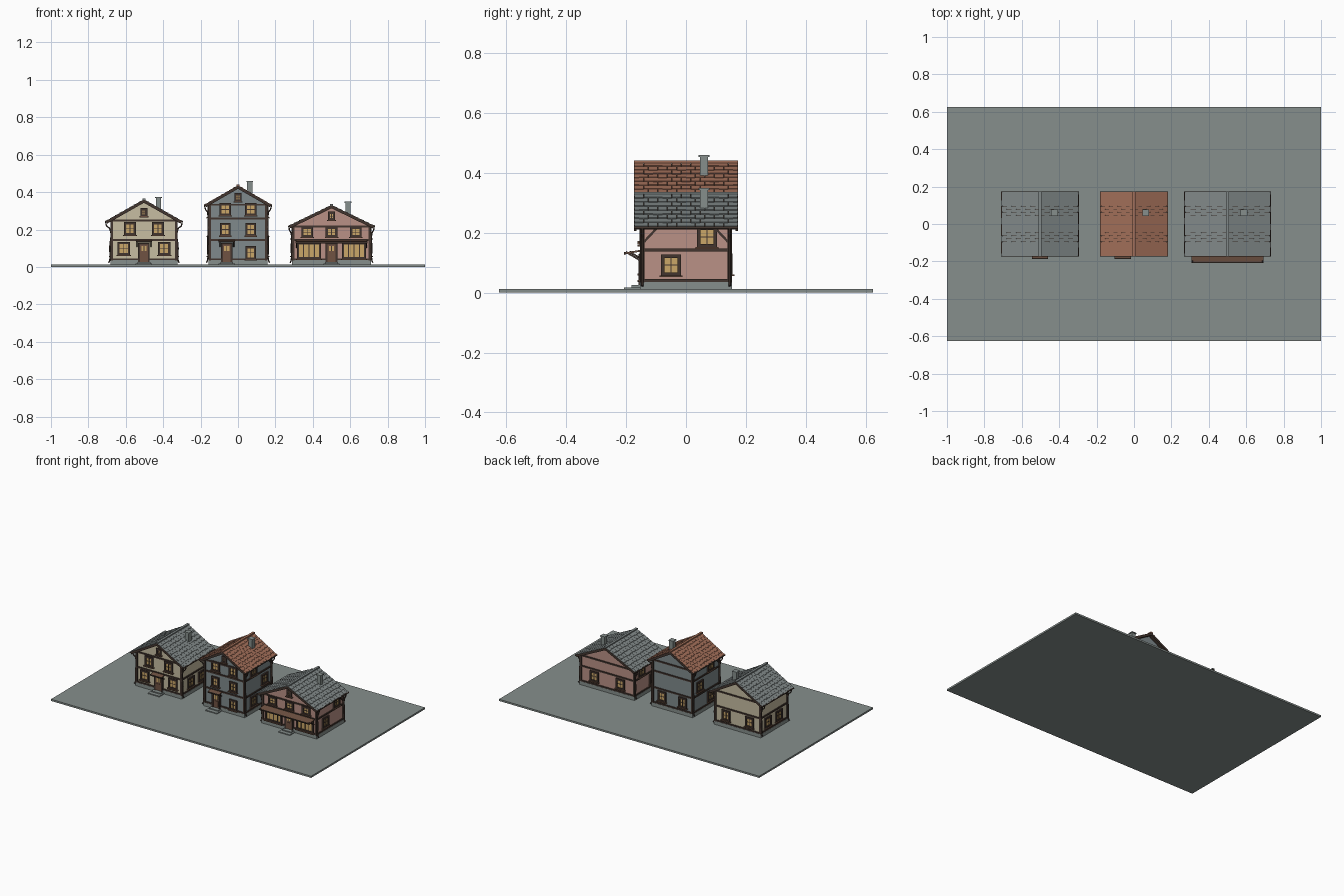
import bpy, bmesh, math
from mathutils import Matrix, Vector

cube = bpy.data.objects.get("Cube")
if cube:
    bpy.data.objects.remove(cube)


def material(name, r, g, b):
    m = bpy.data.materials.new(name)
    m.use_nodes = True
    m.diffuse_color = (r, g, b, 1)
    m.node_tree.nodes["Principled BSDF"].inputs["Base Color"].default_value = (r, g, b, 1)
    return m


stone = material("grey stone", .24, .275, .265)
slate = material("slate grey", .22, .25, .25)
cream = material("cream plaster", .57, .51, .36)
blue = material("blue grey plaster", .215, .255, .265)
pink = material("pink plaster", .49, .285, .24)
clay = material("terracotta tile", .36, .16, .10)
wood = material("dark timber", .055, .036, .028)
oak = material("brown door wood", .16, .085, .055)
glow = material("amber glass", .60, .39, .14)

T, GROUND, DEPTH, ROOF_Y = Matrix.Translation, .012, .146, .173
ANGLE = {"front": 0, "right": math.pi / 2, "back": math.pi, "left": -math.pi / 2}


class Part:
    """One mesh object gathered from many boxes."""

    def __init__(self, name, mat):
        self.name, self.mat, self.bm = name, mat, bmesh.new()

    def box(self, lo, hi, m=Matrix()):
        lo, hi = Vector(lo), Vector(hi)
        size = Matrix.Diagonal((*(hi - lo), 1))
        bmesh.ops.create_cube(self.bm, size=1, matrix=m @ T((lo + hi) / 2) @ size)

    def prism(self, outline, y0, y1):
        face = self.bm.faces.new([self.bm.verts.new((x, y0, z)) for x, z in outline])
        new = bmesh.ops.extrude_face_region(self.bm, geom=[face])["geom"]
        bmesh.ops.translate(self.bm, vec=(0, y1 - y0, 0),
                            verts=[v for v in new if isinstance(v, bmesh.types.BMVert)])
        bmesh.ops.recalc_face_normals(self.bm, faces=self.bm.faces)

    def finish(self):
        mesh = bpy.data.meshes.new(self.name)
        self.bm.to_mesh(mesh)
        self.bm.free()
        mesh.materials.append(self.mat)
        bpy.context.collection.objects.link(bpy.data.objects.new(self.name, mesh))


def pipe(name, points, radius):
    curve = bpy.data.curves.new(name, "CURVE")
    curve.dimensions, curve.bevel_depth, curve.bevel_resolution = "3D", radius, 1
    curve.resolution_u, curve.use_fill_caps = 4, True
    sp = curve.splines.new("BEZIER")
    sp.bezier_points.add(len(points) - 1)
    for p, co in zip(sp.bezier_points, points):
        p.co, p.handle_left_type, p.handle_right_type = co, "AUTO", "AUTO"
    curve.materials.append(wood)
    bpy.context.collection.objects.link(bpy.data.objects.new(name, curve))


def house(name, cx, wall_w, roof_w, ridge, eave, floors, plaster, tile, door, openings,
          attic, chimney, awning=0):
    walls, timber = Part(name + "_walls", plaster), Part(name + "_timbers", wood)
    glass, sills = Part(name + "_panes", glow), Part(name + "_sills", oak)
    masonry, tiles = Part(name + "_stonework", stone), Part(name + "_roof_tiles", tile)
    slope = (ridge - eave) / roof_w
    wall_top = ridge - .014 - slope * wall_w

    def side(which):
        return T((cx, 0, 0)) @ Matrix.Rotation(ANGLE[which], 4, "Z")

    def reach(which):
        return DEPTH if which in ("front", "back") else wall_w

    # plaster body with gables, and plinth
    walls.prism([(cx - wall_w, GROUND), (cx + wall_w, GROUND), (cx + wall_w, wall_top),
                 (cx, ridge - .014), (cx - wall_w, wall_top)], -DEPTH, DEPTH)
    masonry.box((cx - wall_w - .007, -DEPTH - .007, GROUND),
                (cx + wall_w + .007, DEPTH + .007, .036))

    # horizontal beams, corner posts and braces
    for which in ANGLE:
        m, d = side(which), reach(which)
        w = wall_w if d == DEPTH else DEPTH
        for z in [.04] + floors + [wall_top - .006]:
            timber.box((-w - .006, -d - .006, z - .005), (w + .006, -d + .002, z + .005), m)
        for s in (-1, 1):
            timber.box((s * w - .007, -d - .007, .034), (s * w + .007, -d + .007, wall_top), m)
            for z in (wall_top,) if which in ("right", "left") else ():
                brace = m @ T((s * (w - .028), -d, z - .028)) @ Matrix.Rotation(s * -.75, 4, "Y")
                timber.box((-.004, -.005, -.033), (.004, .001, .033), brace)

    # windows: casing, panes between glazing bars, sill
    def window(which, u, z, w, h, cols=2, rows=2):
        m = side(which) @ T((u, -reach(which), z))
        t = .006
        glass.box((-w / 2, -.004, -h / 2), (w / 2, .001, h / 2), m)
        for s in (-1, 1):
            timber.box((s * w / 2 - t, -.010, -h / 2 - t), (s * w / 2 + t, .001, h / 2 + t), m)
            timber.box((-w / 2, -.010, s * h / 2 - t), (w / 2, .001, s * h / 2 + t), m)
        for i in range(1, cols):
            x = w * (i / cols - .5)
            timber.box((x - .002, -.007, -h / 2), (x + .002, 0, h / 2), m)
        for i in range(1, rows):
            z2 = h * (i / rows - .5)
            timber.box((-w / 2, -.006, z2 - .0015), (w / 2, 0, z2 + .0015), m)
        sills.box((-w / 2 - .011, -.016, -h / 2 - .010), (w / 2 + .011, 0, -h / 2 - .004), m)

    for item in openings:
        window(*item)
    window("front", 0, attic, .026, .034)

    # panelled front door with frame, hood and steps
    m = side("front") @ T((door, -DEPTH, GROUND))
    leaf = Part(name + "_door", oak)
    leaf.box((-.022, -.009, .012), (.022, 0, .108), m)
    for s in (-1, 1):
        timber.box((s * .026 - .005, -.013, 0), (s * .026 + .005, 0, .116), m)
        leaf.box((s * .010 - .007, -.012, .022), (s * .010 + .007, 0, .060), m)
    timber.box((-.031, -.013, .107), (.031, 0, .117), m)
    glass.box((-.014, -.011, .072), (.014, 0, .100), m)
    timber.box((-.002, -.012, .072), (.002, 0, .100), m)
    masonry.box((-.044, -.062, 0), (.044, 0, .006), m)
    masonry.box((-.034, -.036, 0), (.034, 0, .013), m)
    half = awning or .043
    hood = side("front") @ T((0 if awning else door, -DEPTH, .142)) @ Matrix.Rotation(.16, 4, "X")
    out = .06 if awning else .04
    sills.box((-half, -out, -.004), (half, 0, .002), hood)
    timber.box((-half, -out - .002, -.006), (half, -out + .003, .003), hood)
    for s in (-1, 1):
        strut = hood @ T((s * (half - .006), -out / 2, -.018)) @ Matrix.Rotation(-.7, 4, "X")
        timber.box((-.003, -out * .55, -.003), (.003, out * .55, .003), strut)
    leaf.finish()

    # roof: boarding, verge boards and staggered overlapping tiles
    pitch, length = math.atan(slope), math.hypot(roof_w, ridge - eave)
    courses, per_row = 8, 11
    step, width = length / courses, 2 * ROOF_Y / per_row
    for turn in (0, math.pi):
        m = (T((cx, 0, ridge - .005)) @ Matrix.Rotation(turn, 4, "Z")
             @ Matrix.Rotation(pitch, 4, "Y"))
        timber.box((0, -ROOF_Y + .003, -.012), (length - .004, ROOF_Y - .003, -.004), m)
        for s in (-1, 1):
            y = s * (ROOF_Y - .003)
            timber.box((0, y - .004, -.015), (length, y + .004, 0), m)
        for row in range(courses):
            lap = m @ T((row * step, 0, -.003)) @ Matrix.Rotation(-.10, 4, "Y")
            edges = [-ROOF_Y] + [-ROOF_Y + (i + .5 * (row % 2)) * width
                                 for i in range(1 - row % 2, per_row)] + [ROOF_Y]
            for i, (a, b) in enumerate(zip(edges, edges[1:])):
                extra = .003 if (i + row) % 3 == 0 else 0
                tiles.box((0, a + .0006, -.002), (step + extra, b - .0006, .003), lap)
    tiles.box((cx - .008, -ROOF_Y, ridge - .006), (cx + .008, ROOF_Y, ridge + .002))

    # gutters and curved downpipes
    for s in (-1, 1):
        gx = cx + s * (roof_w + .001)
        pipe(name + "_gutter", [(gx, -ROOF_Y, eave - .008), (gx, ROOF_Y, eave - .008)], .005)
        px = cx + s * (wall_w + .011)
        for y in (-DEPTH, DEPTH):
            pipe(name + "_downpipe", [(gx, y, eave - .010), (gx - s * .004, y, eave - .030),
                                      (px, y, eave - .045), (px, y, .10),
                                      (px, y, .035), (px + s * .006, y, .022)], .004)

    # chimney with cap
    x, top = cx + chimney[0], chimney[1]
    masonry.box((x - .014, .046, ridge - .07), (x + .014, .074, top - .006))
    masonry.box((x - .018, .042, top - .007), (x + .018, .078, top))

    for part in (walls, timber, glass, sills, masonry, tiles):
        part.finish()


def pair(which, u, *rest):
    return [(which, s * u, *rest) for s in (-1, 1)]


def flanks(*levels):
    """Windows on both long sides at the same depth."""
    return [(w, u * s, z, .056, .06) for u, z in levels for w, s in (("right", 1), ("left", -1))]


base = Part("ground_slab", stone)
base.box((-1, -.625, 0), (1, .625, GROUND))
base.finish()

house("cream_house", -.503, .172, .203, .365, .25, [.143], cream, slate, 0,
      pair("front", .108, .098, .056, .06) + pair("front", .075, .205, .052, .058)
      + pair("back", .09, .095, .052, .06) + flanks((-.05, .092), (.07, .092)),
      .292, (.078, .375))

house("tall_house", 0, .152, .177, .44, .338, [.143, .258], blue, clay, -.06,
      pair("front", .068, .307, .05, .056) + pair("front", .068, .2, .046, .058)
      + [("front", .068, .075, .046, .06)] + pair("back", .08, .095, .05, .06)
      + flanks((-.05, .092), (.07, .2), (-.05, .3)),
      .372, (.063, .46))

house("shop_house", .5, .205, .227, .335, .225, [.143], pink, slate, 0,
      pair("front", .12, .086, .118, .078, 4, 1) + pair("front", .13, .186, .05, .045)
      + [("front", 0, .186, .05, .045)] + pair("back", .1, .095, .052, .06)
      + flanks((-.05, .092), (.07, .186)),
      .272, (.088, .35), .193)
